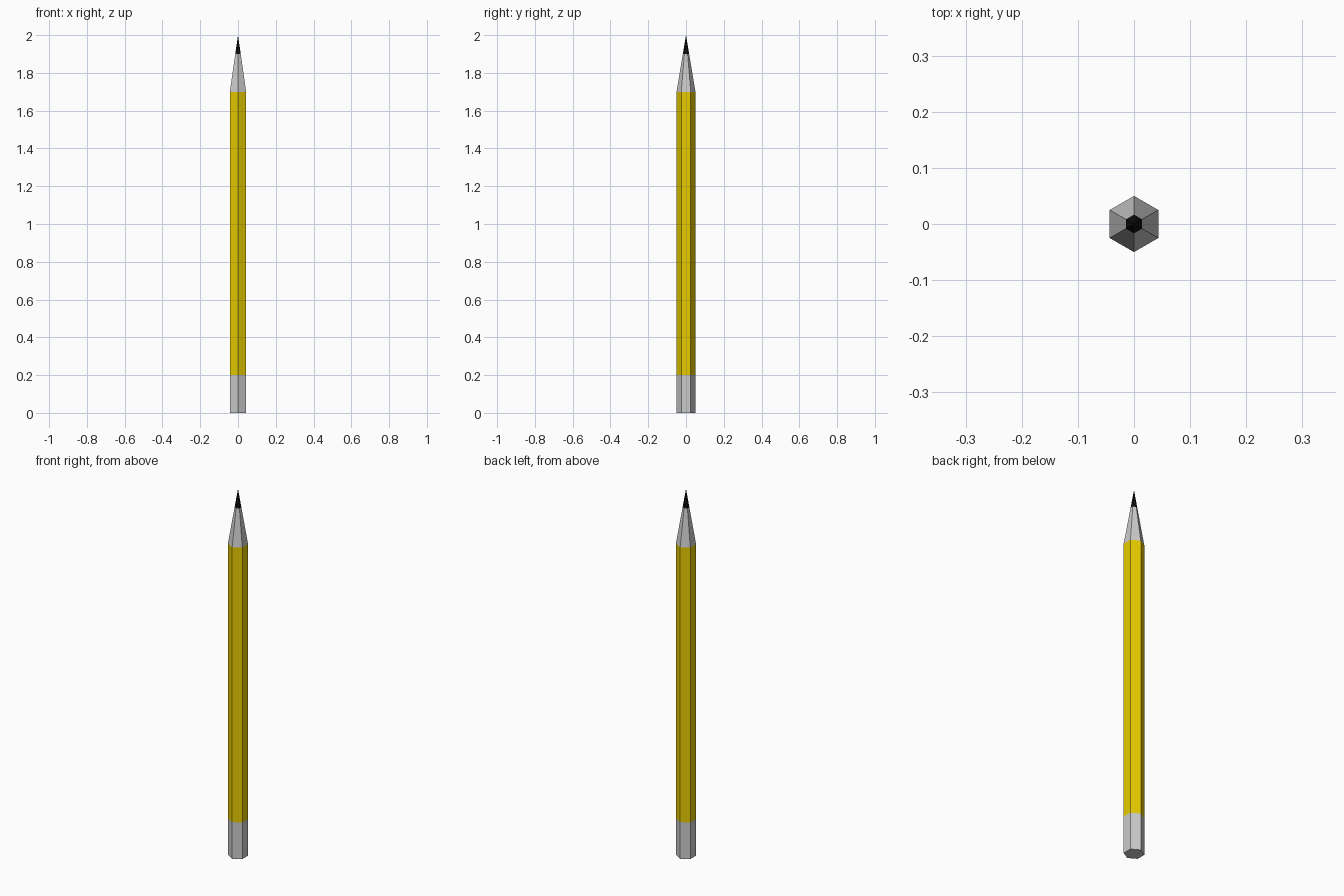
import bpy, bmesh
from math import sin, cos, pi

if "Cube" in bpy.data.objects:
    bpy.data.objects.remove(bpy.data.objects["Cube"])

SIDES = 6
R = 0.05


def material(name, color):
    mat = bpy.data.materials.new(name)
    mat.diffuse_color = color
    mat.use_nodes = True
    mat.node_tree.nodes["Principled BSDF"].inputs["Base Color"].default_value = mat.diffuse_color
    return mat


def hex_section(name, z0, r0, z1, r1, mat=None, cap_bottom=False):
    """Six-sided section with corners on the y axis; r1 = 0 makes a point."""
    bm = bmesh.new()

    def ring(r, z):
        return [bm.verts.new((r * sin(2 * pi * i / SIDES), -r * cos(2 * pi * i / SIDES), z))
                for i in range(SIDES)]

    low = ring(r0, z0)
    high = ring(r1, z1) if r1 > 0 else [bm.verts.new((0, 0, z1))]
    for i in range(SIDES):
        j = (i + 1) % SIDES
        top = [high[j], high[i]] if r1 > 0 else high
        bm.faces.new([low[i], low[j]] + top)
    if cap_bottom:
        bm.faces.new(low[::-1])
    mesh = bpy.data.meshes.new(name)
    bm.to_mesh(mesh)
    bm.free()
    obj = bpy.data.objects.new(name, mesh)
    bpy.context.collection.objects.link(obj)
    if mat:
        mesh.materials.append(mat)
    return obj


yellow = material("yellow_paint", (0.8, 0.6, 0.0, 1))
black = material("graphite", (0.005, 0.005, 0.005, 1))

# Unpainted end, painted shaft, sharpened wood and lead point
hex_section("end_band", 0.0, R, 0.2, R, cap_bottom=True)
hex_section("painted_shaft", 0.2, R, 1.7, R, yellow)
hex_section("sharpened_wood", 1.7, R, 1.9, R / 3)
hex_section("lead_tip", 1.9, R / 3, 2.0, 0, black)
